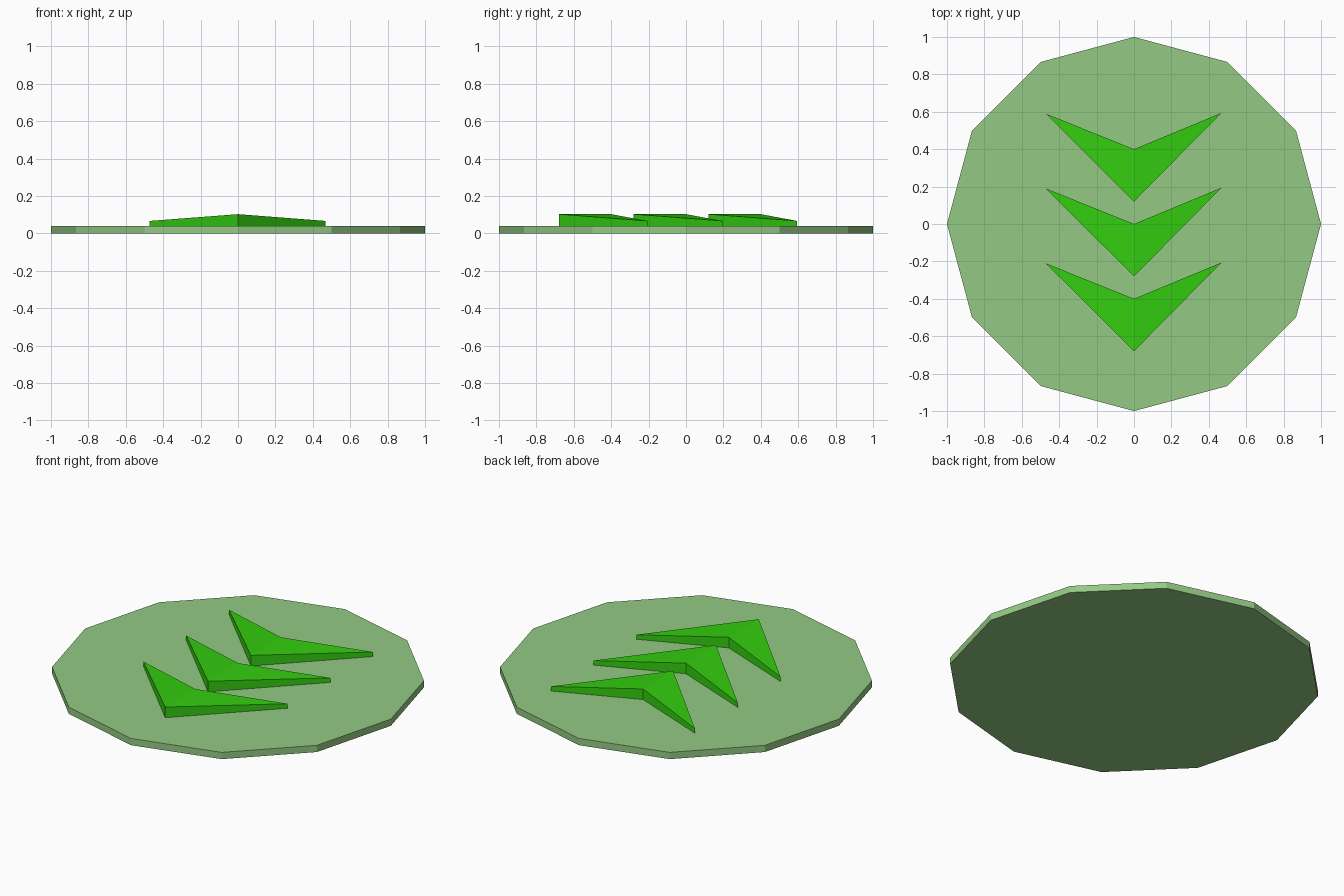
import bpy, bmesh
from math import cos, sin, tau

if "Cube" in bpy.data.objects:
    bpy.data.objects.remove(bpy.data.objects["Cube"])


def material(name, color):
    mat = bpy.data.materials.new(name)
    mat.diffuse_color = color
    mat.use_nodes = True
    mat.node_tree.nodes["Principled BSDF"].inputs["Base Color"].default_value = mat.diffuse_color
    return mat


def prism(name, outline, bottom, mat):
    """Closed solid under an outline of (x, y, top height) points."""
    bm = bmesh.new()
    low = [bm.verts.new((x, y, bottom)) for x, y, _ in outline]
    high = [bm.verts.new(p) for p in outline]
    n = len(outline)
    for i in range(n):
        j = (i + 1) % n
        bm.faces.new((low[i], low[j], high[j], high[i]))
    if n == 4:
        # Chevron: split along the centre ridge (corners 0 and 2)
        for a, b, c in ((0, 1, 2), (0, 2, 3)):
            bm.faces.new((high[a], high[b], high[c]))
            bm.faces.new((low[c], low[b], low[a]))
    else:
        bm.faces.new(high)
        bm.faces.new(low[::-1])
    bmesh.ops.recalc_face_normals(bm, faces=bm.faces)
    mesh = bpy.data.meshes.new(name)
    bm.to_mesh(mesh)
    bm.free()
    mesh.materials.append(mat)
    obj = bpy.data.objects.new(name, mesh)
    bpy.context.collection.objects.link(obj)
    return obj


pale_green = material("pale_green", (0.296, 0.59, 0.23, 1))
bright_green = material("bright_green", (0.034, 0.61, 0.005, 1))

# Twelve-sided base plate
prism("base_plate", [(cos(tau * i / 12), sin(tau * i / 12), 0.04) for i in range(12)],
      0.0, pale_green)

# Three raised chevrons pointing to the front, sloping down to the tips
for i in range(3):
    y = 0.4 * (i - 1)
    prism(f"chevron_{i + 1}",
          [(0, y - 0.28, 0.103), (0.468, y + 0.194, 0.067),
           (0, y, 0.103), (-0.472, y + 0.19, 0.067)],
          0.038, bright_green)
